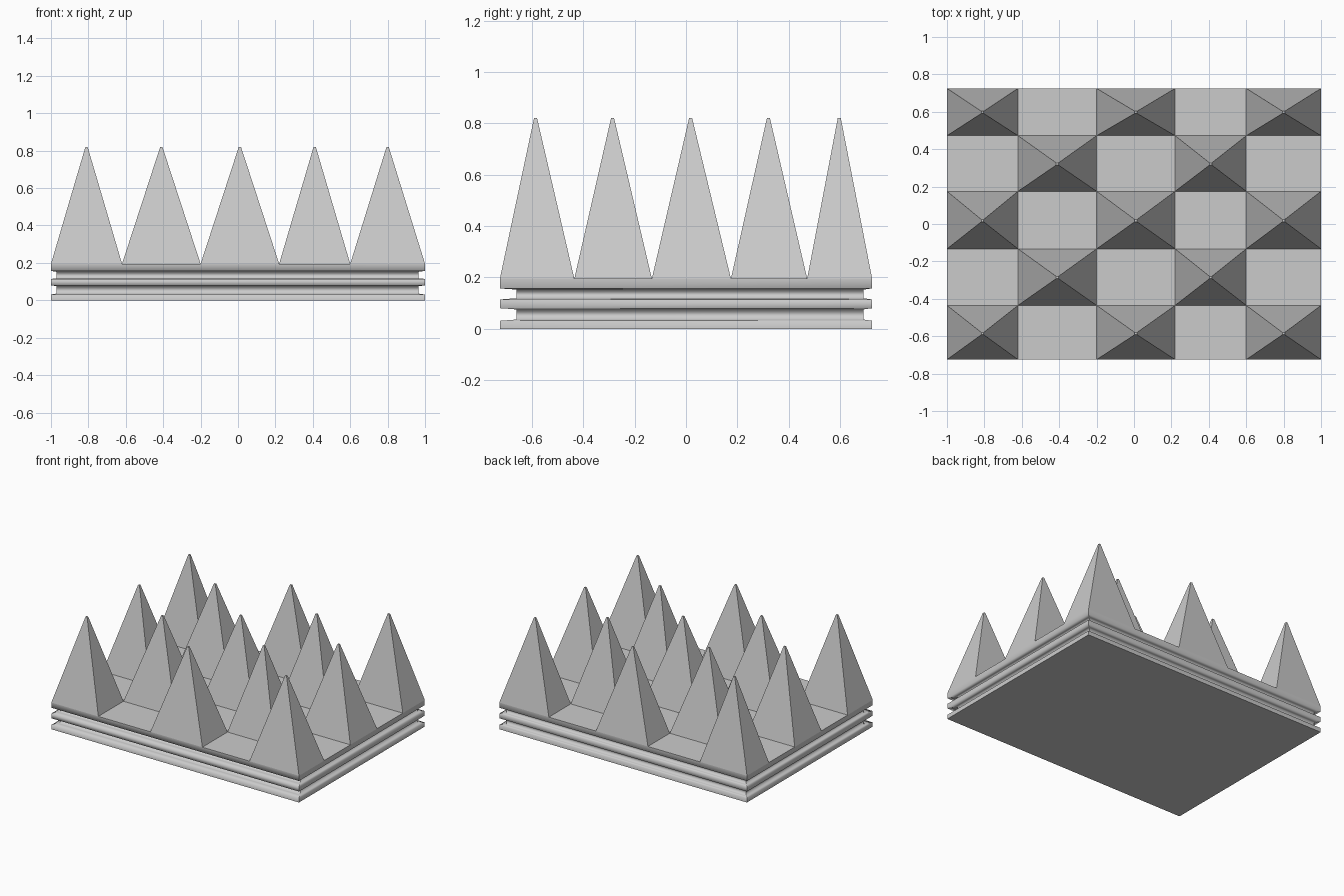
import bpy, bmesh

if "Cube" in bpy.data.objects:
    bpy.data.objects.remove(bpy.data.objects["Cube"])

X = [-1.0, -0.62, -0.20, 0.22, 0.60, 1.0]            # column lines
Y = [-0.725, -0.435, -0.133, 0.175, 0.472, 0.725]    # row lines
PX = [-0.81, -0.41, 0.01, 0.41, 0.80]                # spike tips
PY = [-0.586, -0.286, 0.018, 0.321, 0.597]
TOP, TIP = 0.195, 0.82


def finish(bm, name):
    bmesh.ops.recalc_face_normals(bm, faces=bm.faces)
    mesh = bpy.data.meshes.new(name)
    bm.to_mesh(mesh)
    bm.free()
    obj = bpy.data.objects.new(name, mesh)
    bpy.context.collection.objects.link(obj)
    return obj


# Grooved slab: rectangular rings stacked along a profile (inset, z)
profile = [(0, 0), (0, 0.031), (0.6, 0.034), (1, 0.036), (1, 0.075),
           (0.7, 0.077), (0, 0.080), (0, 0.114), (0.6, 0.117), (1, 0.118),
           (1, 0.152), (0.7, 0.154), (0, 0.157), (0, TOP)]
LEFT, RIGHT, FRONT, BACK = 0.03, 0.035, 0.065, 0.034   # groove depths
bm = bmesh.new()
rings = []
for t, z in profile:
    x0, x1 = X[0] + t * LEFT, X[-1] - t * RIGHT
    y0, y1 = Y[0] + t * FRONT, Y[-1] - t * BACK
    rings.append([bm.verts.new(p) for p in
                  ((x0, y0, z), (x1, y0, z), (x1, y1, z), (x0, y1, z))])
for a, b in zip(rings, rings[1:]):
    for i in range(4):
        j = (i + 1) % 4
        f = bm.faces.new((a[i], a[j], b[j], b[i]))
        f.smooth = True
    for i in range(4):
        bm.edges.get((a[i], b[i])).smooth = False      # crisp corners
bm.faces.new(rings[0][::-1])
bm.faces.new(rings[-1])
for ring in (rings[0], rings[-1]):
    for i in range(4):
        bm.edges.get((ring[i], ring[(i + 1) % 4])).smooth = False
finish(bm, "grooved_base")

# Spikes on alternate cells, each with a tiny blunt tip
bm = bmesh.new()
h = 0.006
for i in range(5):
    for j in range(5):
        if (i + j) % 2:
            continue
        cx, cy = PX[i], PY[j]
        low = [bm.verts.new((x, y, TOP)) for x, y in
               ((X[i], Y[j]), (X[i + 1], Y[j]),
                (X[i + 1], Y[j + 1]), (X[i], Y[j + 1]))]
        high = [bm.verts.new((cx + sx * h, cy + sy * h, TIP)) for sx, sy in
                ((-1, -1), (1, -1), (1, 1), (-1, 1))]
        for k in range(4):
            m = (k + 1) % 4
            bm.faces.new((low[k], low[m], high[m], high[k]))
        bm.faces.new(high)
        bm.faces.new(low[::-1])
finish(bm, "spikes")
